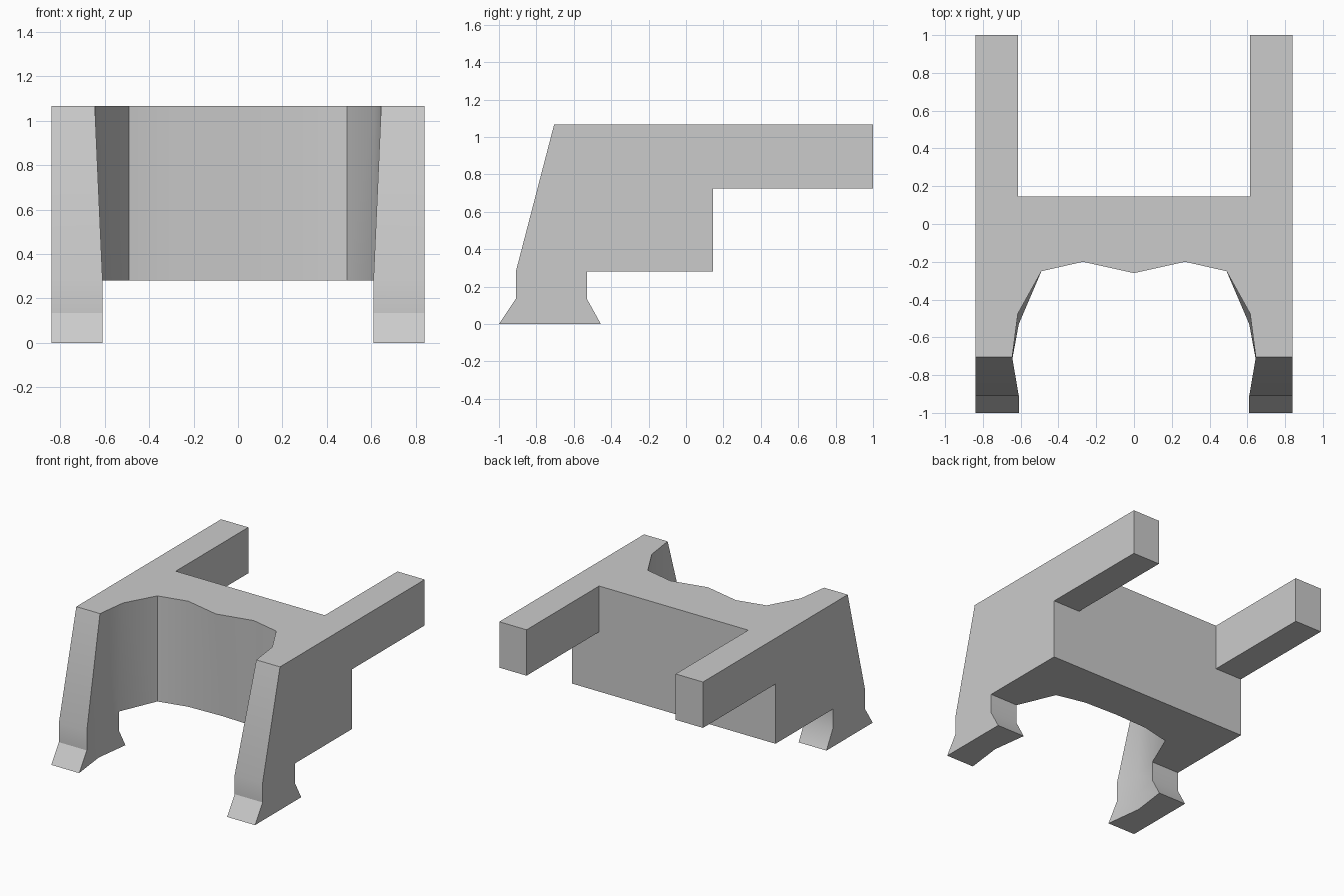
import bpy, bmesh, math

if "Cube" in bpy.data.objects:
    bpy.data.objects.remove(bpy.data.objects["Cube"])

# Main dimensions
OUT, ARM_IN, LEG_IN, LEG_MID = 0.84, 0.615, 0.61, 0.645
TOP, ARM_Z, BELLY, ANKLE = 1.067, 0.725, 0.28, 0.135
BACK, ARM_END, FRONT_TOP, MID_Y = 0.145, 1.0, -0.705, -0.72

bm = bmesh.new()


def face(points, side):
    bm.faces.new([bm.verts.new((side * x, y, z)) for x, y, z in points])


def at(points, z):
    return [(x, y, z) for x, y in points]


def strip(lower, upper, side):
    for i in range(len(lower) - 1):
        face([lower[i], lower[i + 1], upper[i + 1], upper[i]], side)


# Leg levels: height, front, back
levels = [(0, -1.0, -0.455), (ANKLE, -0.91, -0.53), (BELLY, -0.91, -0.53)]

# Scalloped front wall, from the middle outwards
wall_low = at([(0, -0.19), (0.27, -0.2), (0.49, -0.25), (LEG_IN, -0.53), (LEG_MID, MID_Y)], BELLY)
wall_top = at([(0, -0.26), (0.27, -0.2), (0.49, -0.25), (ARM_IN, -0.475), (LEG_MID, FRONT_TOP)], TOP)


def leg_ring(level):
    z, front, back = level
    return at([(OUT, back), (LEG_IN, back), (LEG_MID, MID_Y), (LEG_IN, front), (OUT, front)], z)


for s in (1, -1):
    # Scalloped wall and sloping leg front
    strip(wall_low, wall_top, s)
    rings = [leg_ring(level) for level in levels]
    knee = rings[-1]
    face([wall_low[-1], knee[3], wall_top[-1]], s)
    face([knee[3], knee[4], (OUT, FRONT_TOP, TOP), wall_top[-1]], s)

    # Lower leg and flared foot
    for lower, upper in zip(rings, rings[1:]):
        strip(lower, upper, s)
    face(rings[0], s)

    # Flat outer side
    face([(OUT, f, z) for z, f, b in levels]
         + [(OUT, FRONT_TOP, TOP), (OUT, ARM_END, TOP), (OUT, ARM_END, ARM_Z),
            (OUT, BACK, ARM_Z), (OUT, BACK, BELLY)]
         + [(OUT, b, z) for z, f, b in reversed(levels)], s)

    # Top and underside
    face(wall_top + at([(OUT, FRONT_TOP), (OUT, ARM_END), (ARM_IN, ARM_END),
                        (ARM_IN, BACK), (0, BACK)], TOP), s)
    face(wall_low[:4] + at([(OUT, -0.53), (OUT, BACK), (0, BACK)], BELLY), s)

    # Back wall around the arm root
    face([(0, BACK, BELLY), (OUT, BACK, BELLY), (OUT, BACK, ARM_Z),
          (ARM_IN, BACK, ARM_Z), (ARM_IN, BACK, TOP), (0, BACK, TOP)], s)

    # Rear arm: inner side, underside, end
    arm_low = at([(ARM_IN, BACK), (ARM_IN, ARM_END), (OUT, ARM_END)], ARM_Z)
    arm_top = at([(ARM_IN, BACK), (ARM_IN, ARM_END), (OUT, ARM_END)], TOP)
    strip(arm_low, arm_top, s)
    face(arm_low + [(OUT, BACK, ARM_Z)], s)

bmesh.ops.remove_doubles(bm, verts=bm.verts, dist=0.0005)
bmesh.ops.recalc_face_normals(bm, faces=bm.faces)
mesh = bpy.data.meshes.new("support_frame")
bm.to_mesh(mesh)
bm.free()

frame = bpy.data.objects.new("support_frame", mesh)
bpy.context.collection.objects.link(frame)

# Plain grey finish
grey = bpy.data.materials.new("light_grey")
grey.use_nodes = True
colour = (0.6, 0.6, 0.6, 1)
grey.diffuse_color = colour
grey.node_tree.nodes["Principled BSDF"].inputs["Base Color"].default_value = colour
mesh.materials.append(grey)

bpy.ops.object.select_all(action="DESELECT")
frame.select_set(True)
bpy.context.view_layer.objects.active = frame
bpy.ops.object.shade_smooth_by_angle(angle=math.radians(30))
